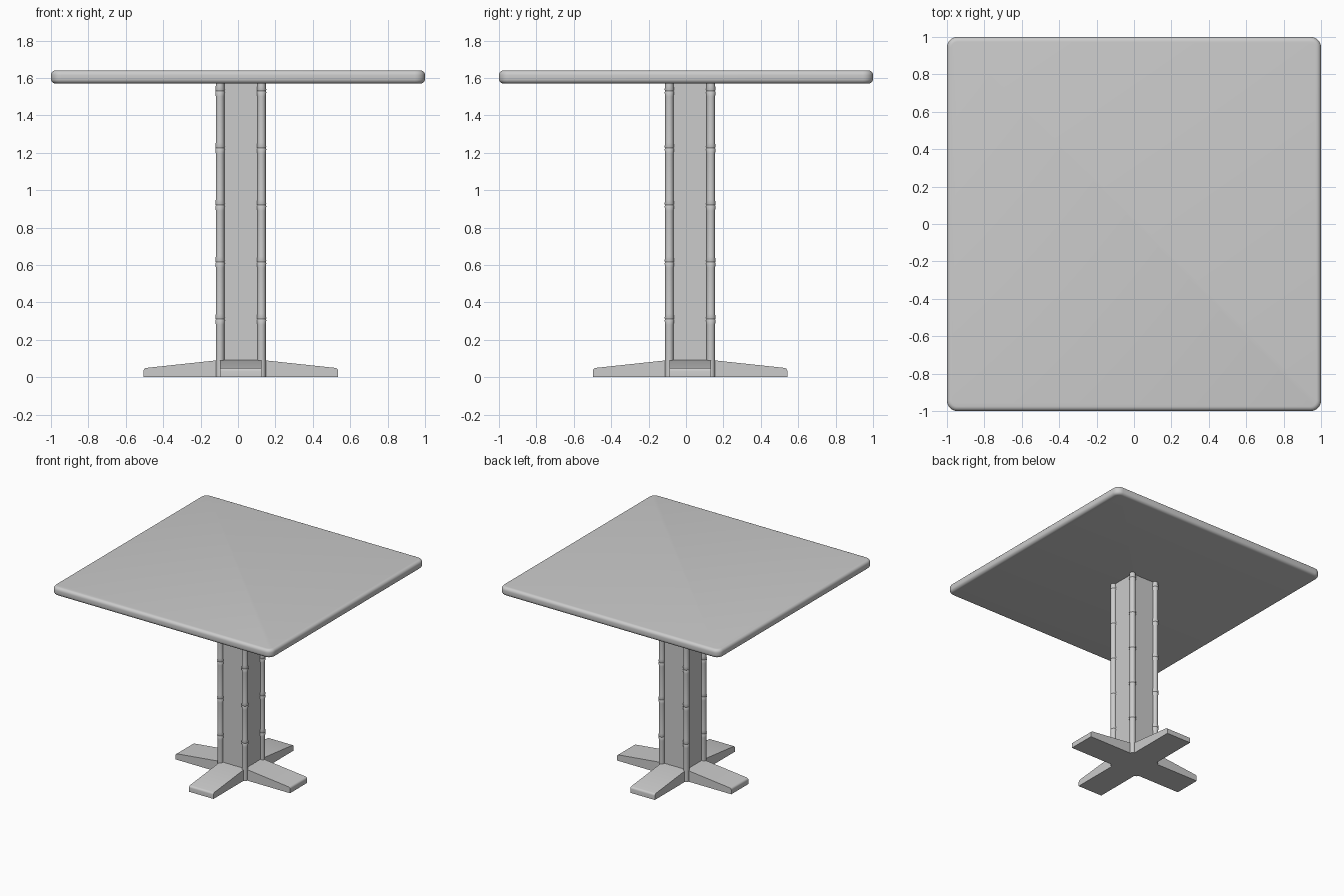
import bpy, bmesh, math
from mathutils import Vector

if "Cube" in bpy.data.objects:
    bpy.data.objects.remove(bpy.data.objects["Cube"], do_unlink=True)

CX, CY = 0.015, 0.022      # pedestal centre
POLE = 0.111               # pole offset from the pedestal centre
TOP = 1.57                 # underside of the table top

grey = bpy.data.materials.new("plain_grey")
grey.use_nodes = True
COLOUR = (0.6, 0.6, 0.6, 1)
grey.diffuse_color = COLOUR
grey.node_tree.nodes["Principled BSDF"].inputs["Base Color"].default_value = COLOUR


def finish(name, bm, location=(0, 0, 0), turn=0.0):
    bmesh.ops.recalc_face_normals(bm, faces=bm.faces)
    mesh = bpy.data.meshes.new(name)
    bm.to_mesh(mesh)
    bm.free()
    mesh.materials.append(grey)
    obj = bpy.data.objects.new(name, mesh)
    bpy.context.collection.objects.link(obj)
    obj.location = location
    obj.rotation_euler.z = turn
    bpy.ops.object.select_all(action='DESELECT')
    obj.select_set(True)
    bpy.context.view_layer.objects.active = obj
    bpy.ops.object.shade_smooth_by_angle(angle=math.radians(35))
    return obj


def box(size, centre):
    bm = bmesh.new()
    bmesh.ops.create_cube(bm, size=1)
    bmesh.ops.scale(bm, vec=size, verts=bm.verts)
    bmesh.ops.translate(bm, vec=centre, verts=bm.verts)
    return bm


# Table top: rounded corners first, then rounded rims
bm = box((2, 2, 0.07), (0, 0, TOP + 0.035))
corners = [e for e in bm.edges if abs(e.verts[0].co.z - e.verts[1].co.z) > 0.01]
bmesh.ops.bevel(bm, geom=corners, offset=0.055, segments=6, profile=0.5, affect='EDGES')
rims = [e for e in bm.edges if abs(e.verts[0].co.z - e.verts[1].co.z) < 0.001]
bmesh.ops.bevel(bm, geom=rims, offset=0.025, segments=5, profile=0.5, affect='EDGES')
finish("table_top", bm)

# Square column
finish("column", box((0.22, 0.22, TOP), (0, 0, TOP / 2)), (CX, CY, 0))

# Bamboo poles: a lathed profile that swells at each joint
NODES = [0.31 + 0.305 * i for i in range(5)]
profile = [(0.0225, 0)]
for z in NODES:
    profile += [(0.0225, z - 0.03), (0.0255, z - 0.006), (0.0225, z),
                (0.0255, z + 0.006), (0.0225, z + 0.03)]
profile.append((0.0225, TOP))


def lathe(points, sides=16):
    bm = bmesh.new()
    rings = [[bm.verts.new((r * math.cos(math.tau * i / sides),
                            r * math.sin(math.tau * i / sides), z))
              for i in range(sides)] for r, z in points]
    for low, high in zip(rings, rings[1:]):
        for i in range(sides):
            j = (i + 1) % sides
            bm.faces.new((low[i], low[j], high[j], high[i]))
    bm.faces.new(rings[0])
    bm.faces.new(rings[-1])
    return bm


for side, sx in (("right", -1), ("left", 1)):
    for end, sy in (("front", -1), ("back", 1)):
        finish(f"pole_{end}_{side}", lathe(profile), (CX + sx * POLE, CY + sy * POLE, 0))

# Tapered feet: side profile extruded across, with a rounded tip
FOOT = [(0, 0), (0.52, 0), (0.52, 0.048), (0.11, 0.092), (0, 0.092)]
for i, name in enumerate(("left", "back", "right", "front")):
    bm = bmesh.new()
    face = bm.faces.new([bm.verts.new((x, -0.111, z)) for x, z in FOOT])
    new = bmesh.ops.extrude_face_region(bm, geom=[face])["geom"]
    bmesh.ops.translate(bm, vec=Vector((0, 0.222, 0)),
                        verts=[v for v in new if isinstance(v, bmesh.types.BMVert)])
    tip = [e for e in bm.edges
           if all(v.co.x > 0.5 and v.co.z > 0.04 for v in e.verts)]
    bmesh.ops.bevel(bm, geom=tip, offset=0.015, segments=4, profile=0.5, affect='EDGES')
    finish(f"foot_{name}", bm, (CX, CY, 0), i * math.pi / 2)
